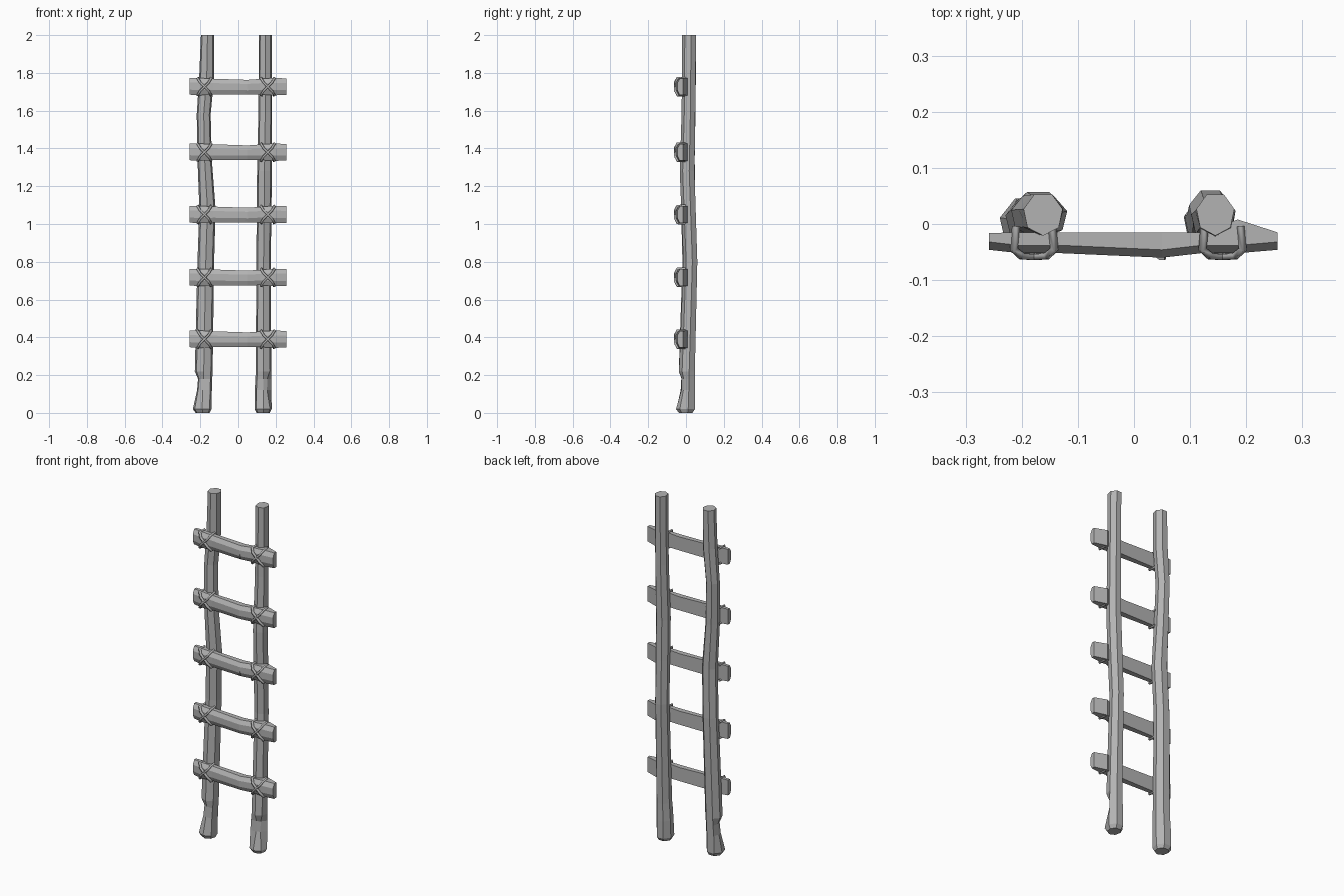
import bpy, bmesh, math
from mathutils import Vector

cube = bpy.data.objects.get("Cube")
if cube:
    bpy.data.objects.remove(cube, do_unlink=True)

grey = bpy.data.materials.new("weathered_grey")
grey.use_nodes = True
grey.diffuse_color = (0.45, 0.45, 0.45, 1)
grey.node_tree.nodes["Principled BSDF"].inputs["Base Color"].default_value = (0.45, 0.45, 0.45, 1)


def loft(name, rings):
    """Skin a closed solid through rings of equal point count."""
    bm = bmesh.new()
    loops = [[bm.verts.new(p) for p in ring] for ring in rings]
    for a, b in zip(loops, loops[1:]):
        for i in range(len(a)):
            j = (i + 1) % len(a)
            bm.faces.new((a[i], a[j], b[j], b[i]))
    bm.faces.new(loops[0][::-1])
    bm.faces.new(loops[-1])
    bmesh.ops.recalc_face_normals(bm, faces=bm.faces)
    mesh = bpy.data.meshes.new(name)
    bm.to_mesh(mesh)
    bm.free()
    mesh.materials.append(grey)
    obj = bpy.data.objects.new(name, mesh)
    bpy.context.collection.objects.link(obj)
    return obj


def post(name, stations, chip_angle):
    """Crooked pole; each station is height, centre x, centre y, half width, half depth."""
    sides = 7
    rings = []
    for z, cx, cy, rx, ry in stations:
        ring = []
        for i in range(sides):
            a = math.tau * (i + 0.25) / sides
            r = 1.05
            # axe chip taken out of the foot
            if 0.1 < z < 0.19 and math.cos(a - chip_angle) > 0.55:
                r = 0.62
            ring.append((cx + rx * r * math.cos(a), cy + ry * r * math.sin(a), z))
        rings.append(ring)
    return loft(name, rings)


post("right_post", [
    (0.0, -0.187, 0.0, 0.036, 0.036), (0.02, -0.19, 0.0, 0.048, 0.048),
    (0.12, -0.188, 0.002, 0.048, 0.046), (0.18, -0.184, 0.004, 0.046, 0.044),
    (0.22, -0.182, 0.006, 0.046, 0.042), (0.80, -0.171, 0.021, 0.043, 0.038),
    (1.08, -0.162, 0.014, 0.042, 0.038), (1.34, -0.177, 0.010, 0.037, 0.038),
    (1.58, -0.182, 0.016, 0.036, 0.036), (1.78, -0.166, 0.018, 0.039, 0.036),
    (2.0, -0.162, 0.018, 0.034, 0.037)], math.radians(215))

post("left_post", [
    (0.0, 0.134, 0.0, 0.034, 0.036), (0.02, 0.134, 0.0, 0.044, 0.050),
    (0.12, 0.134, 0.004, 0.043, 0.046), (0.18, 0.135, 0.005, 0.041, 0.044),
    (0.22, 0.136, 0.007, 0.040, 0.042), (0.80, 0.136, 0.025, 0.037, 0.037),
    (1.05, 0.139, 0.016, 0.038, 0.038), (1.28, 0.141, 0.008, 0.038, 0.039),
    (1.60, 0.145, 0.015, 0.035, 0.036), (2.0, 0.145, 0.018, 0.033, 0.037)],
    math.radians(285))


def rung(name, z):
    """Split log: flat back, faceted front, blunt chopped ends."""
    # x, back y, front y, half height, sag
    stations = [(-0.258, -0.016, -0.046, 0.044, 0.002), (-0.205, -0.015, -0.052, 0.046, 0.0),
                (-0.13, -0.015, -0.052, 0.042, 0.0), (0.05, -0.015, -0.060, 0.039, -0.003),
                (0.12, -0.015, -0.052, 0.041, 0.0), (0.185, 0.008, -0.052, 0.046, 0.0),
                (0.256, -0.015, -0.046, 0.044, 0.0)]
    rings = []
    for x, back, front, h, sag in stations:
        zc = z + sag
        rings.append([(x, back, zc + h), (x, front + 0.014, zc + h), (x, front, zc + h * 0.45),
                      (x, front, zc - h * 0.4), (x, front + 0.012, zc - h), (x, back, zc - h)])
    return loft(name, rings)


def strap(name, x, z, way):
    """One diagonal lashing strip folded over the front of a rung."""
    path = [(-0.032, -0.004, 0.045), (-0.036, -0.045, 0.045), (-0.022, -0.057, 0.022),
            (0, -0.058, 0), (0.022, -0.057, -0.022), (0.036, -0.045, -0.045), (0.032, -0.004, -0.045)]
    curve = bpy.data.curves.new(name, "CURVE")
    curve.dimensions = "3D"
    curve.bevel_depth = 0.0075
    curve.bevel_resolution = 0
    curve.use_fill_caps = True
    spline = curve.splines.new("POLY")
    spline.points.add(len(path) - 1)
    for point, (px, py, pz) in zip(spline.points, path):
        point.co = (x + px * way, py, z + pz, 1)
    curve.materials.append(grey)
    obj = bpy.data.objects.new(name, curve)
    bpy.context.collection.objects.link(obj)


def splinter(name, z):
    """Small raised chip on the lower front of a rung."""
    x, y = 0.05, -0.057
    base = [Vector((x - 0.014, y, z - 0.034)), Vector((x + 0.008, y, z - 0.034)),
            Vector((x + 0.004, y, z - 0.008))]
    tip = [p.lerp(base[2], 0.5) + Vector((0, -0.007, 0)) for p in base]
    loft(name, [base, tip])


# Rungs with crossed lashings at both posts
for n, z in enumerate((0.39, 0.717, 1.05, 1.38, 1.727), 1):
    rung(f"rung_{n}", z)
    for side, x in (("right", -0.178), ("left", 0.158)):
        for way in (-1, 1):
            tilt = "rising" if way < 0 else "falling"
            strap(f"{side}_{tilt}_lashing_{n}", x, z, way)
    if n in (3, 5):
        splinter(f"splinter_{n}", z)
